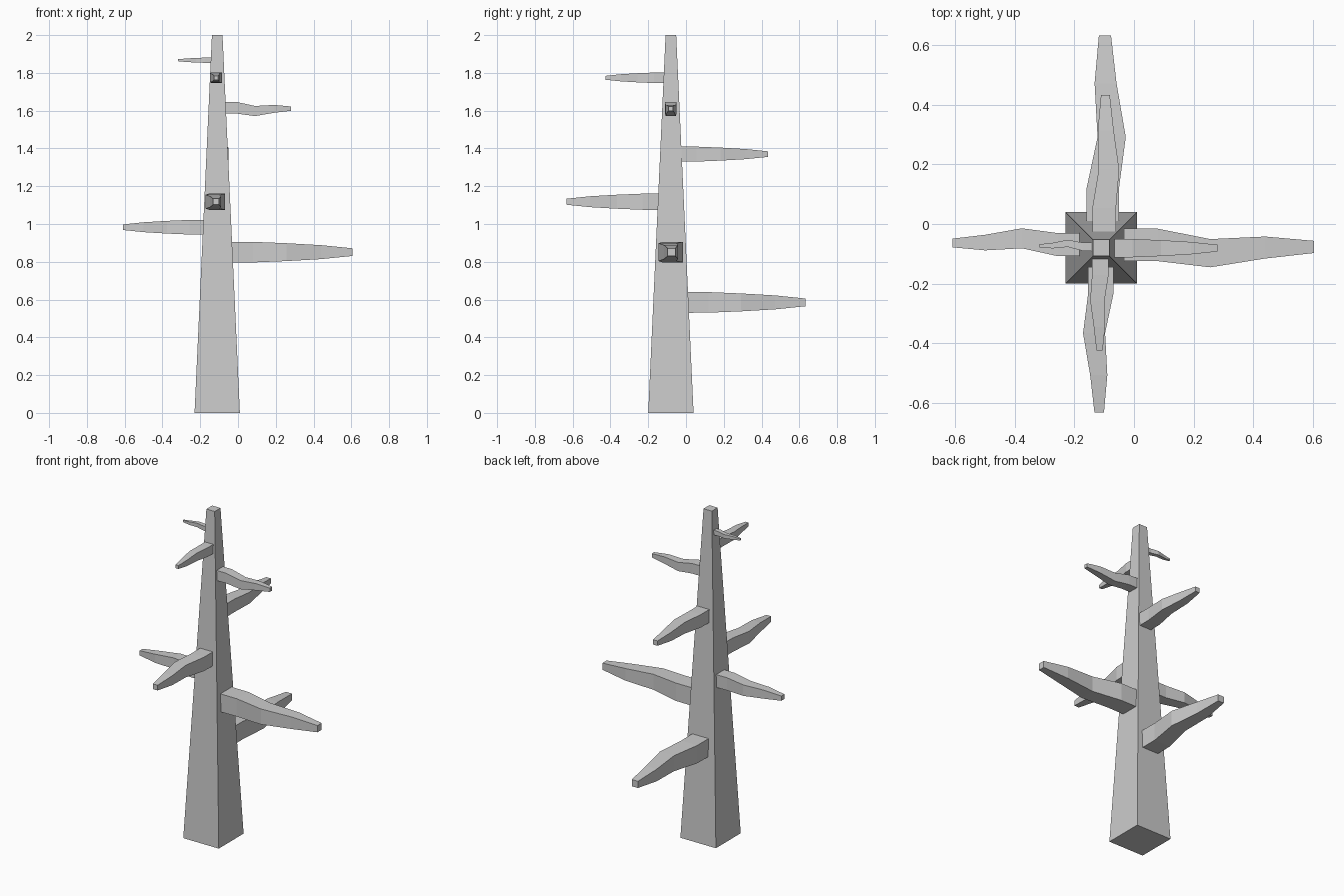
import bpy, bmesh
from mathutils import Vector

if "Cube" in bpy.data.objects:
    bpy.data.objects.remove(bpy.data.objects["Cube"])

CX, CY = -0.11, -0.08          # trunk axis
BASE, TOP, H = 0.12, 0.028, 2.0


def trunk_half(z):
    return BASE + (TOP - BASE) * z / H


def loft(name, rings):
    """Closed four-sided tube through a list of four-point rings."""
    bm = bmesh.new()
    vs = [[bm.verts.new(p) for p in r] for r in rings]
    for a, b in zip(vs, vs[1:]):
        for i in range(4):
            j = (i + 1) % 4
            bm.faces.new((a[i], a[j], b[j], b[i]))
    bm.faces.new(vs[0][::-1])
    bm.faces.new(vs[-1])
    bmesh.ops.recalc_face_normals(bm, faces=bm.faces)
    me = bpy.data.meshes.new(name)
    bm.to_mesh(me)
    bm.free()
    ob = bpy.data.objects.new(name, me)
    bpy.context.collection.objects.link(ob)
    return ob


CORNERS = ((-1, -1), (1, -1), (1, 1), (-1, 1))

# Tapered square trunk
loft("trunk", [[(CX + h * a, CY + h * b, z) for a, b in CORNERS]
               for z, h in ((0, BASE), (H, TOP))])

# Shared branch profile: fraction of length, thickness, bend
PROFILE = ((0, 1, 0), (0.17, 0.99, 0), (0.45, 0.86, 1), (0.74, 0.67, 0.32), (1, 0.37, 0.25))


def branch(name, axis, sign, tip, side, z, half, bend, lift=0.0):
    """Branch along x (axis 0) or y (axis 1) from the trunk face to the tip coordinate."""
    centre = (CX, CY)[axis]
    start = centre + sign * trunk_half(z)
    rings = []
    for t, s, k in PROFILE:
        ring = []
        for a, b in CORNERS:
            p = Vector((0, 0, z + lift * k + b * half * s))
            p[1 - axis] = side + bend * k + a * half * s
            # the root follows the sloping trunk face, just inside it
            p[axis] = (start + (tip - start) * t if t
                       else centre + sign * (trunk_half(p.z) - 0.003))
            ring.append(p)
        rings.append(ring)
    loft(name, rings)


# Lower branches
branch("lower_branch_back", 1, 1, 0.633, -0.105, 0.585, 0.055, 0.030)
branch("lower_branch_right", 0, 1, 0.605, -0.07, 0.851, 0.055, -0.028)
branch("lower_branch_left", 0, -1, -0.61, -0.069, 0.983, 0.039, 0.021)
branch("lower_branch_front", 1, -1, -0.633, -0.111, 1.118, 0.043, -0.023)
# Upper branches
branch("upper_branch_back", 1, 1, 0.433, -0.10, 1.37, 0.040, 0.016)
branch("upper_branch_right", 0, 1, 0.28, -0.081, 1.615, 0.031, 0, -0.017)
branch("upper_branch_front", 1, -1, -0.425, -0.113, 1.774, 0.028, -0.010)
branch("upper_branch_left", 0, -1, -0.318, -0.076, 1.867, 0.014, 0.011)
